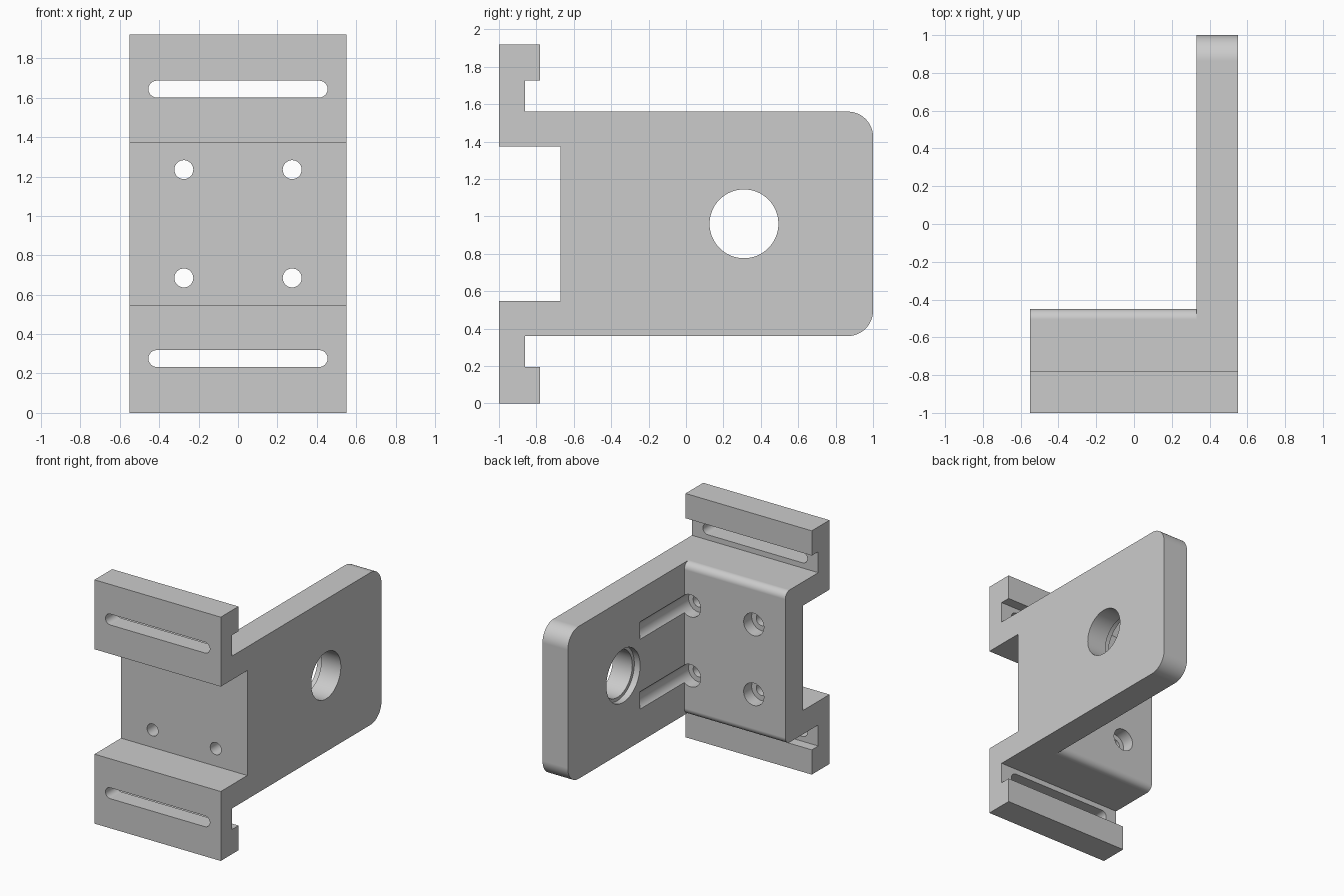
import bpy, bmesh, math
from mathutils import Matrix, Vector

if "Cube" in bpy.data.objects:
    bpy.data.objects.remove(bpy.data.objects["Cube"], do_unlink=True)

HALF_W = 0.55       # half the bracket width
MID_Z = 0.96        # symmetry height
ARM_X = 0.33        # inner face of the side arm

grey = bpy.data.materials.new("plain grey")
grey.use_nodes = True
colour = (0.6, 0.6, 0.6, 1)
grey.diffuse_color = colour
grey.node_tree.nodes["Principled BSDF"].inputs["Base Color"].default_value = colour


def add_object(name, bm):
    bmesh.ops.recalc_face_normals(bm, faces=bm.faces)
    mesh = bpy.data.meshes.new(name)
    bm.to_mesh(mesh)
    bm.free()
    mesh.materials.append(grey)
    obj = bpy.data.objects.new(name, mesh)
    bpy.context.collection.objects.link(obj)
    return obj


def prism(name, outline, start, depth):
    """Extrude a closed outline of 3D points along a vector."""
    bm = bmesh.new()
    face = bm.faces.new([bm.verts.new(Vector(p) + Vector(start)) for p in outline])
    new = bmesh.ops.extrude_face_region(bm, geom=[face])["geom"]
    verts = [v for v in new if isinstance(v, bmesh.types.BMVert)]
    bmesh.ops.translate(bm, verts=verts, vec=depth)
    return add_object(name, bm)


def arc(cx, cy, r, a0, a1, steps=12):
    angles = [math.radians(a0 + (a1 - a0) * i / steps) for i in range(steps + 1)]
    return [(cx + r * math.cos(a), cy + r * math.sin(a)) for a in angles]


def mirrored(half):
    """Complete an upper half outline (y, height above centre) below the centre."""
    both = half + [(y, -z) for y, z in reversed(half)]
    return [(0, y, MID_Z + z) for y, z in both]


def cylinder(name, axis, centre, r, lo, hi, segments=48):
    """Cylinder along x or y between two coordinates."""
    bm = bmesh.new()
    bmesh.ops.create_cone(bm, cap_ends=True, segments=segments, radius1=r,
                          radius2=r, depth=hi - lo)
    turn = Matrix.Rotation(math.pi / 2, 4, "Y" if axis == "x" else "X")
    mid = (lo + hi) / 2
    place = (mid, *centre) if axis == "x" else (centre[0], mid, centre[1])
    bmesh.ops.transform(bm, matrix=Matrix.Translation(place) @ turn, verts=bm.verts)
    return add_object(name, bm)


# Bracket: full side silhouette with flanges, lips and rounded arm end
R = 0.135
side = [(-0.67, 0.413), (-1, 0.413), (-1, 0.96), (-0.78, 0.96), (-0.78, 0.765),
        (-0.86, 0.765), (-0.86, 0.6)] + arc(1 - R, 0.6 - R, R, 90, 0)
bracket = prism("bracket", mirrored(side), (-HALF_W, 0, 0), (2 * HALF_W, 0, 0))

# Clear the space beside the arm, leaving rounded edges on the mounting block
F = 0.055
space = [(1.2, 0.7), (-0.45 - F, 0.7)] + arc(-0.45 - F, 0.6 - F, F, 90, 0)
cutters = [prism("arm_clearance", mirrored(space), (-0.7, 0, 0), (0.7 + ARM_X, 0, 0))]

# Stepped bore through the arm
cutters.append(cylinder("arm_bore", "x", (0.31, MID_Z), 0.184, 0.2, 0.7, 64))
cutters.append(cylinder("arm_bore_recess", "x", (0.31, MID_Z), 0.21, 0.2, ARM_X + 0.05, 64))

for s in (-1, 1):
    # Long adjusting slot in each flange
    ends = arc(0.412, 0, 0.043, -90, 90) + arc(-0.412, 0, 0.043, 90, 270)
    cutters.append(prism("flange_slot", [(x, 0, z) for x, z in ends],
                         (0, -1.1, MID_Z + s * 0.684), (0, 0.3, 0)))
    # Screw holes with recesses that also groove the arm
    for t in (-1, 1):
        spot = (t * 0.275, MID_Z + s * 0.275)
        cutters.append(cylinder("screw_hole", "y", spot, 0.048, -0.8, -0.4))
        cutters.append(cylinder("screw_recess", "y", spot, 0.088, -0.55, 0.1))

for cutter in cutters:
    cutter.hide_render = True
    cut = bracket.modifiers.new(cutter.name, "BOOLEAN")
    cut.operation = "DIFFERENCE"
    cut.solver = "EXACT"
    cut.object = cutter

# Bake the cuts and drop the cutters
bpy.context.view_layer.update()
graph = bpy.context.evaluated_depsgraph_get()
result = bpy.data.meshes.new_from_object(bracket.evaluated_get(graph))
bracket.modifiers.clear()
bracket.data = result
result.materials.clear()
result.materials.append(grey)
for face in result.polygons:
    face.material_index = 0
for cutter in cutters:
    bpy.data.objects.remove(cutter, do_unlink=True)

# Smooth curved walls, crisp edges
bpy.ops.object.select_all(action="DESELECT")
bracket.select_set(True)
bpy.context.view_layer.objects.active = bracket
bpy.ops.object.shade_smooth_by_angle(angle=math.radians(30))
weighted = bracket.modifiers.new("even_normals", "WEIGHTED_NORMAL")
weighted.keep_sharp = True
